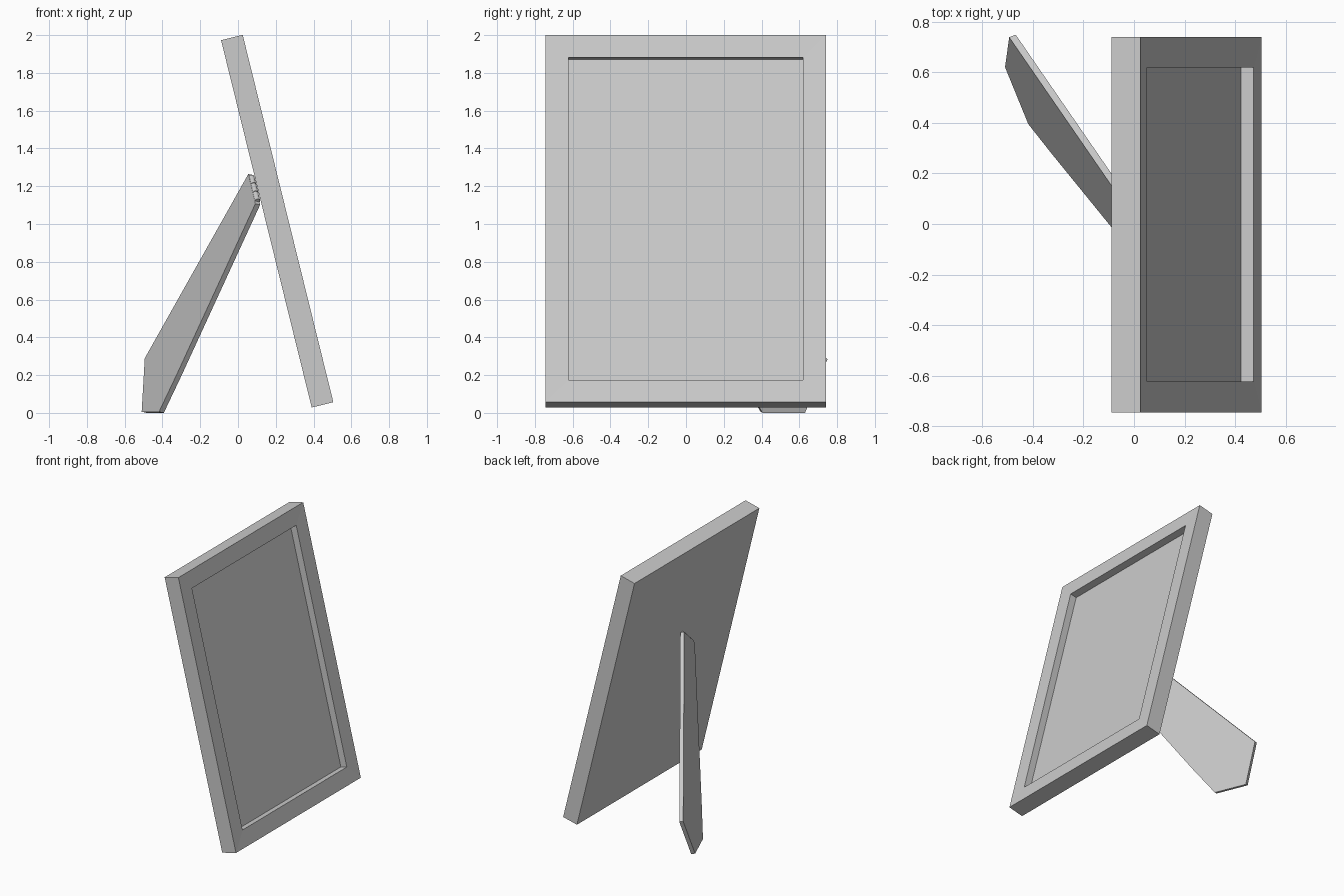
import bpy, bmesh
from mathutils import Vector, Matrix

if "Cube" in bpy.data.objects:
    bpy.data.objects.remove(bpy.data.objects["Cube"])


def finish(name, bm):
    bmesh.ops.recalc_face_normals(bm, faces=bm.faces[:])
    me = bpy.data.meshes.new(name)
    bm.to_mesh(me)
    bm.free()
    ob = bpy.data.objects.new(name, me)
    bpy.context.collection.objects.link(ob)
    return ob


# Frame axes: up the leaning slab, and out of its picture side
up = Vector((-0.48, 0, 1.945)).normalized()
out = Vector((up.z, 0, -up.x))
side = Vector((0, 1, 0))
LENGTH, WIDTH, DEPTH = 2.003, 1.485, 0.118

# Frame: leaning slab with mitred border and recessed picture panel
bm = bmesh.new()
bmesh.ops.create_cube(bm, size=1)
bmesh.ops.scale(bm, vec=(DEPTH, WIDTH, LENGTH), verts=bm.verts)
bm.normal_update()
front = max(bm.faces, key=lambda f: f.calc_center_median().x)
bmesh.ops.inset_region(bm, faces=[front], thickness=0.173)
bmesh.ops.translate(bm, vec=(-0.002, 0, 0), verts=front.verts)
panel = bmesh.ops.extrude_discrete_faces(bm, faces=[front])["faces"][0]
bmesh.ops.translate(bm, vec=(-0.051, 0, 0), verts=panel.verts)
turn = Matrix((out, side, up)).transposed().to_4x4()
centre = Vector((0.2075, -0.002, 1.015))
bm.transform(Matrix.Translation(centre) @ turn)
finish("picture_frame", bm)

# Stand leg: flat tapered plate with a cut foot, swung out to one side
outline = [(0.055, -0.057, 1.265), (-0.495, 0.738, 0.29), (-0.51, 0.62, 0.006),
           (-0.418, 0.395, 0.006), (-0.345, 0.27, 0.205), (0.08, -0.24, 1.11)]
pts = [Vector(p) for p in outline]
normal = (pts[3] - pts[2]).cross(pts[0] - pts[2]).normalized()
if normal.x < 0:
    normal = -normal
pts = [p - normal * (p - pts[2]).dot(normal) for p in pts]
bm = bmesh.new()
plate = bm.faces.new([bm.verts.new(p) for p in pts])
ext = bmesh.ops.extrude_face_region(bm, geom=[plate], use_keep_orig=True)["geom"]
bmesh.ops.translate(bm, vec=normal * 0.028,
                    verts=[g for g in ext if isinstance(g, bmesh.types.BMVert)])
finish("stand_leg", bm)

# Hinge: three knuckles along the slanted pivot behind the frame
a, b = Vector((0.071, -0.06, 1.25)), Vector((0.103, -0.215, 1.12))
axis = b - a
for i in range(3):
    bm = bmesh.new()
    bmesh.ops.create_cone(bm, cap_ends=True, segments=16, radius1=0.015,
                          radius2=0.015, depth=axis.length / 3 - 0.004)
    rot = axis.to_track_quat('Z', 'Y').to_matrix().to_4x4()
    bm.transform(Matrix.Translation(a + axis * (i + 0.5) / 3) @ rot)
    ob = finish(f"hinge_knuckle_{i + 1}", bm)
    bpy.ops.object.select_all(action='DESELECT')
    ob.select_set(True)
    bpy.context.view_layer.objects.active = ob
    bpy.ops.object.shade_smooth_by_angle()
